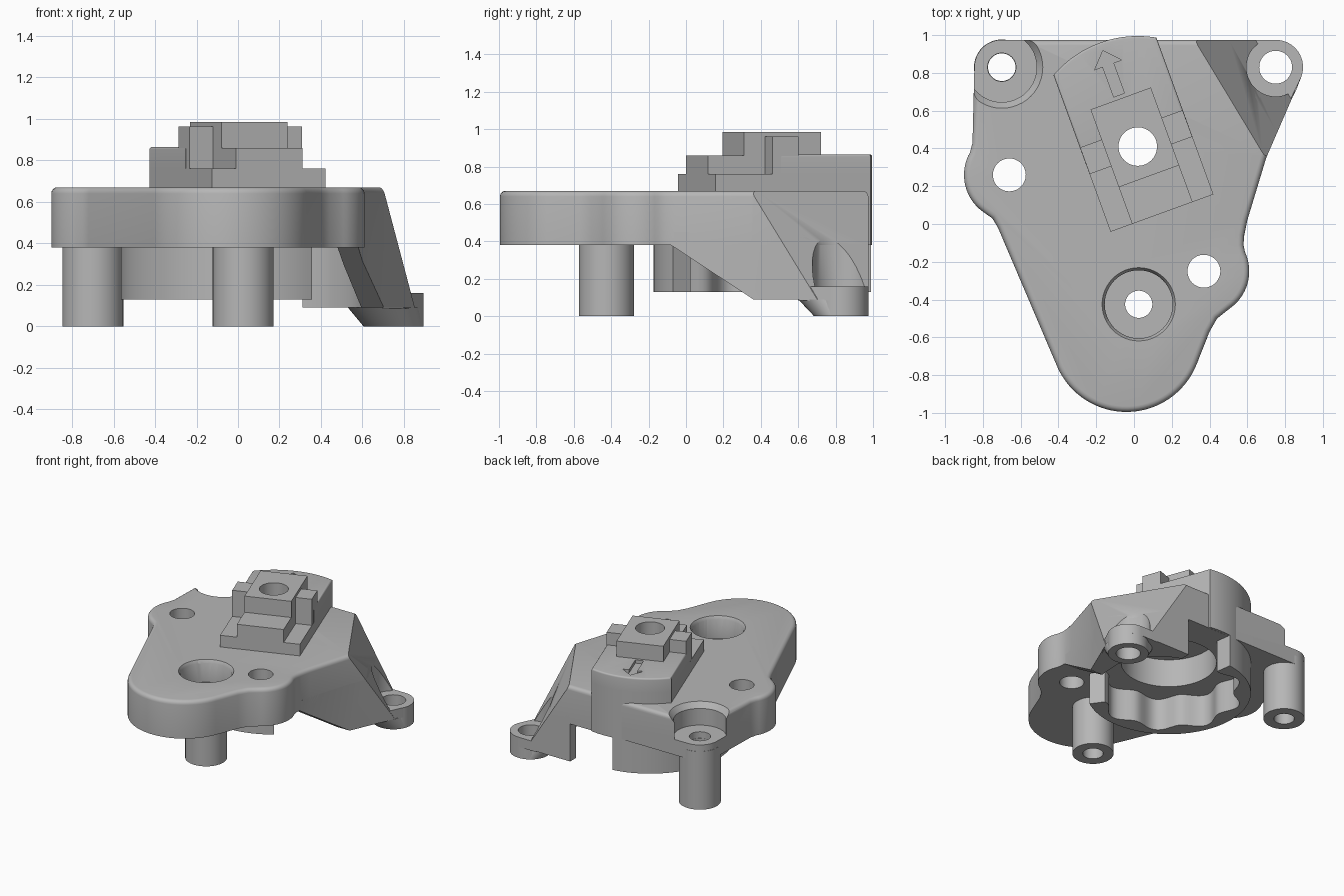
import bpy, bmesh
from math import cos, sin, radians
from mathutils import Matrix, Vector

if "Cube" in bpy.data.objects:
    bpy.data.objects.remove(bpy.data.objects["Cube"])

grey = bpy.data.materials.new("plain grey")
grey.use_nodes = True
grey.diffuse_color = (0.47, 0.47, 0.47, 1)
grey.node_tree.nodes["Principled BSDF"].inputs["Base Color"].default_value = grey.diffuse_color

HUB = (0.02, 0.41)
FOOT = (0.75, 0.83)
LEFT = (-0.70, 0.83)
FRONT = (0.025, -0.425)
TURN = Matrix.Translation((*HUB, 0)) @ Matrix.Rotation(radians(20), 4, "Z")
parts = []


def finish(name, bm, keep=True):
    bmesh.ops.recalc_face_normals(bm, faces=bm.faces)
    mesh = bpy.data.meshes.new(name)
    bm.to_mesh(mesh)
    bm.free()
    mesh.materials.append(grey)
    ob = bpy.data.objects.new(name, mesh)
    bpy.context.scene.collection.objects.link(ob)
    if keep:
        parts.append(ob)
    else:
        ob.hide_render = True
    return ob


def arc(c, r, a0, a1, n=16):
    angles = [radians(a0 + (a1 - a0) * i / n) for i in range(n + 1)]
    return [(c[0] + r * cos(a), c[1] + r * sin(a)) for a in angles]


def prism(name, pts, z0, z1, matrix=None, bevel=0, keep=True, planes=()):
    """Extrude an outline upward; optional rounded top rim and planar trims."""
    bm = bmesh.new()
    face = bm.faces.new([bm.verts.new((x, y, z0)) for x, y in pts])
    top = bmesh.ops.extrude_face_region(bm, geom=[face])["geom"]
    verts = [g for g in top if isinstance(g, bmesh.types.BMVert)]
    bmesh.ops.translate(bm, verts=verts, vec=(0, 0, z1 - z0))
    bmesh.ops.recalc_face_normals(bm, faces=bm.faces)
    if bevel:
        rim = [e for e in bm.edges if all(v.co.z > z1 - 1e-4 for v in e.verts)]
        bmesh.ops.bevel(bm, geom=rim, offset=bevel, segments=4, profile=0.5, affect="EDGES")
    for point, normal in planes:
        geom = bm.verts[:] + bm.edges[:] + bm.faces[:]
        bmesh.ops.bisect_plane(bm, geom=geom, plane_co=point, plane_no=normal, clear_outer=True)
        bmesh.ops.holes_fill(bm, edges=[e for e in bm.edges if e.is_boundary], sides=0)
    if matrix:
        bm.transform(matrix)
    return finish(name, bm, keep)


def box(name, u0, u1, v0, v1, z0, z1):
    return prism(name, [(u0, v0), (u1, v0), (u1, v1), (u0, v1)], z0, z1, TURN)


def rod(name, c, r, z0, z1, keep=True):
    return prism(name, arc(c, r, 0, 352.5, 47), z0, z1, keep=keep)


def cone(name, c, r0, r1, z0, z1, shift=(0, 0), keep=True):
    """Tapered cylinder whose top may be moved sideways."""
    bm = bmesh.new()
    bmesh.ops.create_cone(bm, cap_ends=True, segments=48, radius1=r0, radius2=r1, depth=z1 - z0)
    for v in bm.verts:
        if v.co.z > 0:
            v.co += Vector((*shift, 0))
        v.co += Vector((*c, (z0 + z1) / 2))
    return finish(name, bm, keep)


def cut(ob, *cutters):
    for c in cutters:
        mod = ob.modifiers.new("cut", "BOOLEAN")
        mod.operation, mod.solver, mod.object = "DIFFERENCE", "EXACT", c
    graph = bpy.context.evaluated_depsgraph_get()
    graph.update()
    mesh = bpy.data.meshes.new_from_object(ob.evaluated_get(graph))
    ob.modifiers.clear()
    ob.data = mesh
    for c in cutters:
        bpy.data.objects.remove(c)


def hole(c, r, z0=-0.5, z1=1.5):
    return rod("cutter", c, r, z0, z1, False)


# Trim planes: sloping face above the right foot, rising underside of the skirt
slope = ((0.70, 0.345, 0.67),
         Vector((0.13, 0.32, -0.51)).cross(Vector((-0.38, 0.63, 0))))
underside = ((0, 0.36, 0.09), Vector((0, -0.29, -0.44)))

# Main plate
ear_right, ear_left = (0.37, -0.25), (-0.66, 0.26)
outline = (arc((-0.04, -0.595), 0.4, 204, 338, 32) + [(0.40, -0.57), (0.44, -0.5)]
           + arc(ear_right, 0.24, -55, 25) + [(0.58, -0.11), (0.583, -0.06), (0.60, 0.02)]
           + [(0.70, 0.35)]
           + arc(FOOT, 0.145, -22, 90) + arc(LEFT, 0.145, 90, 180)
           + [(-0.855, 0.43)] + arc(ear_left, 0.24, 150, 235)
           + [(-0.75, 0.03), (-0.72, -0.02)])
plate = prism("main_plate", outline, 0.38, 0.67, bevel=0.03, planes=[slope])
cut(plate, hole(FOOT, 0.155), hole(ear_right, 0.087), hole(ear_left, 0.087),
    hole(FRONT, 0.18, 0.5), hole(FRONT, 0.072),
    cone("cutter", FRONT, 0.17, 0.2, 0.63, 0.68, keep=False),
    hole(LEFT, 0.185, 0.5), hole(LEFT, 0.075),
    cone("cutter", LEFT, 0.17, 0.225, 0.61, 0.68, keep=False),
    hole(HUB, 0.34, 0.2, 0.6), hole(HUB, 0.102))

# Hollow side wall running down to the right foot
wall = ([(0.60, 0.02), (0.70, 0.35)] + arc(FOOT, 0.145, -22, 90)
        + [(0.31, 0.975), (0.31, 0.90), (0.42, 0.85), (0.54, 0.74), (0.61, 0.55),
           (0.60, 0.38), (0.51, 0.05), (0.48, -0.08), (0.58, -0.08)])
skirt = prism("side_skirt", wall, 0.09, 0.45, planes=[slope, underside])
cut(skirt, hole(FOOT, 0.155, 0.14), hole(FOOT, 0.087))

# Right foot with flared underside
corner = arc(FOOT, 0.145, -22, 90) + [(0.60, 0.975), (0.58, 0.7), (0.70, 0.6), (0.80, 0.6)]
for part in (prism("foot_pad", corner, 0.085, 0.16),
             rod("foot_barrel", FOOT, 0.145, 0, 0.159),
             cone("foot_flare", FOOT, 0.145, 0.17, 0, 0.09, (-0.05, -0.06))):
    cut(part, hole(FOOT, 0.087))

# Tubular posts
for name, c in (("front_post", FRONT), ("left_post", LEFT)):
    cut(rod(name, c, 0.147, 0, 0.45), hole(c, 0.073))

# Scalloped ring beneath the hub
inner = []
for i in range(70):
    a = radians(305 - 3 * i)
    r = 0.495 + 0.035 * cos(9 * a)
    inner.append((HUB[0] + r * cos(a), HUB[1] + r * sin(a)))
prism("socket_ring", arc(HUB, 0.585, 98, 305, 60) + inner, 0.13, 0.42)

# Hub block with rounded back
back = arc((0, 0), 0.585, 60.3, 119.7, 24)
hub = prism("hub_block", [(-0.29, -0.375), (0.29, -0.375)] + back, 0.381, 0.76, TURN)
cut(hub, hole(HUB, 0.34, 0.2, 0.6), hole(HUB, 0.102))

# Upper shelf with a sunk direction arrow
arrow = [(-0.03, 0.29), (0.03, 0.29), (0.03, 0.46), (0.075, 0.46), (0.0, 0.54),
         (-0.075, 0.46), (-0.03, 0.46)]
shelf = prism("hub_shelf", [(-0.29, 0.0), (0.29, 0.0)] + back, 0.755, 0.865, TURN, 0.012)
cut(shelf, hole(HUB, 0.102), prism("cutter", arrow, 0.84, 0.9, TURN, keep=False))

# Raised square, ledge and side tabs
square = box("hub_square", -0.168, 0.172, -0.168, 0.27, 0.75, 0.985)
cut(square, hole(HUB, 0.102))
box("front_ledge", -0.168, 0.172, -0.375, -0.16, 0.75, 0.86)
for name, side in (("left_tab", 1), ("right_tab", -1)):
    u = sorted((side * 0.16, side * 0.289))
    box(name, u[0], u[1], -0.05, 0.10, 0.75, 0.962)

# Smooth curved walls, keep edges crisp
for ob in bpy.context.view_layer.objects:
    ob.select_set(ob in parts)
bpy.context.view_layer.objects.active = plate
bpy.ops.object.shade_smooth_by_angle(angle=radians(32))
